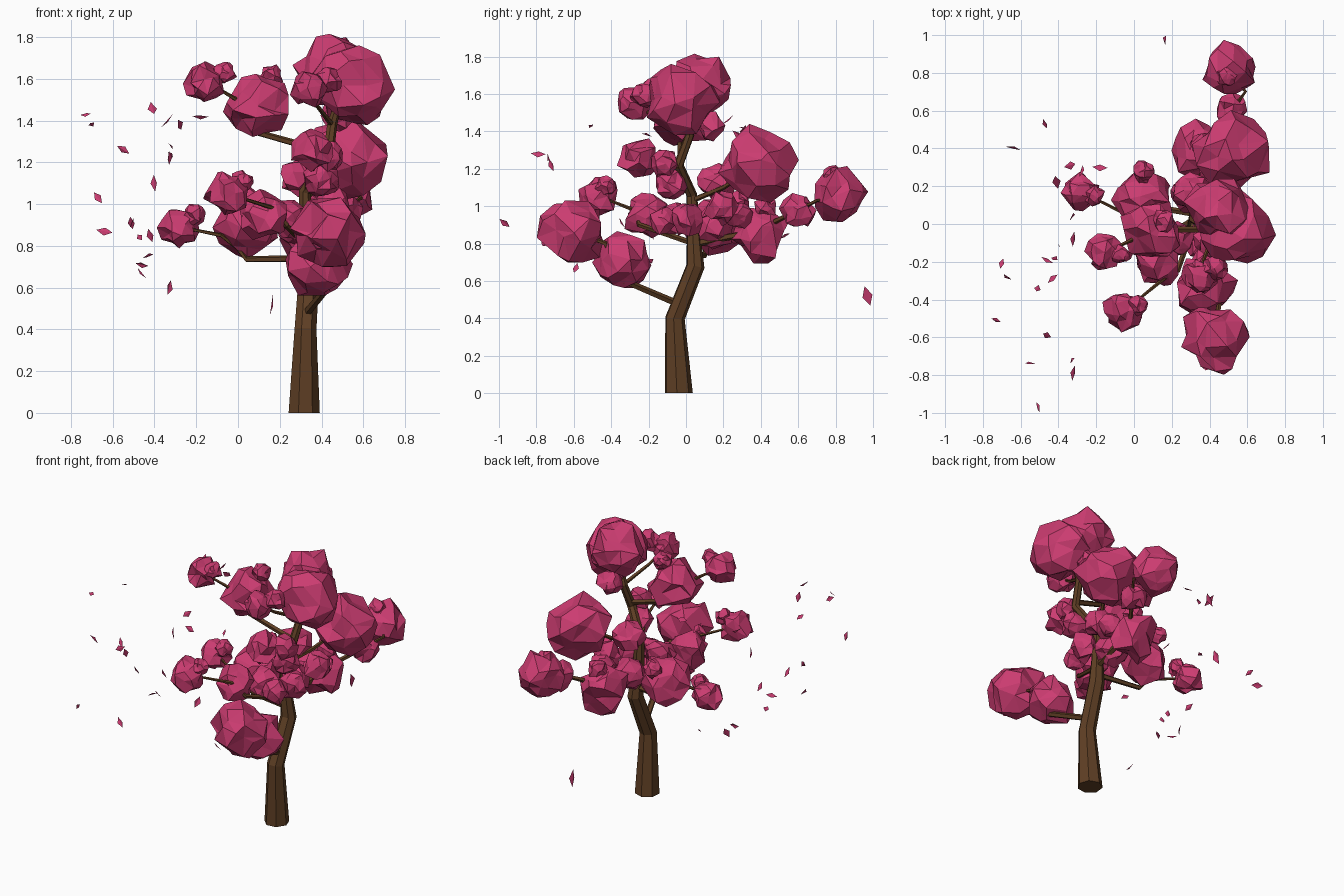
import bpy, bmesh, random
from math import cos, sin, tau
from mathutils import Vector, Quaternion

rng = random.Random(7)

def material(name, color):
    m = bpy.data.materials.new(name)
    m.diffuse_color = (*color, 1)
    return m

bark = material("bark", (0.115, 0.05, 0.018))
blossom = material("blossom", (0.6, 0.045, 0.165))

def random_turn():
    return Quaternion([rng.gauss(0, 1) for _ in range(4)]).normalized()

def finish(name, bm, mat):
    bmesh.ops.recalc_face_normals(bm, faces=bm.faces)
    me = bpy.data.meshes.new(name)
    bm.to_mesh(me)
    bm.free()
    me.materials.append(mat)
    ob = bpy.data.objects.new(name, me)
    bpy.context.collection.objects.link(ob)

def limb(name, points, sides):
    """Faceted tapering tube through (x, y, z, radius) points."""
    bm = bmesh.new()
    pos = [Vector(p[:3]) for p in points]
    direction, side, rings = None, None, []
    for i, p in enumerate(pos):
        d = (pos[min(i + 1, len(pos) - 1)] - pos[max(i - 1, 0)]).normalized()
        if i == 0 and sides > 5:
            d = Vector((0, 0, 1))          # flat foot on the ground
        if direction is None:
            side = d.orthogonal().normalized()
        else:
            side = direction.rotation_difference(d) @ side
        direction = d
        other = d.cross(side)
        rings.append([bm.verts.new(p + points[i][3] * (side * cos(tau * k / sides) + other * sin(tau * k / sides)))
                      for k in range(sides)])
    for a, b in zip(rings, rings[1:]):
        for k in range(sides):
            j = (k + 1) % sides
            bm.faces.new((a[k], a[j], b[j], b[k]))
    bm.faces.new(rings[0])
    bm.faces.new(rings[-1])
    finish(name, bm, bark)

# Trunk
limb("trunk", [(.315, -.04, 0, .077), (.322, -.06, .4, .054), (.34, .05, .68, .05), (.325, .04, .85, .038),
               (.32, .03, 1.06, .03), (.43, -.04, 1.22, .028), (.45, .02, 1.38, .025), (.5, 0, 1.56, .012)], 7)

# Branches
branches = {
    "front_branch": [(.33, -.05, .48, .02), (.43, -.33, .6, .018), (.45, -.43, .8, .014), (.43, -.58, .86, .008)],
    "left_branch": [(.34, .05, .74, .018), (.04, .1, .735, .015), (0, .11, .79, .014), (-.08, .07, .85, .01), (-.28, .17, .89, .006)],
    "front_left_branch": [(.33, .04, .8, .016), (.23, -.25, .9, .014), (.17, -.28, .98, .011), (-.05, -.46, 1.05, .006)],
    "back_branch": [(.33, .05, .8, .02), (.36, .3, .85, .018), (.43, .48, .92, .015), (.52, .6, .98, .012), (.59, .7, 1.03, .009), (.5, .82, 1.05, .005)],
    "upper_left_branch": [(.42, -.03, 1.25, .018), (.1, -.03, 1.34, .016), (.06, -.05, 1.46, .013), (-.15, -.15, 1.585, .006)],
    "upper_back_branch": [(.32, .03, 1.03, .016), (.42, .2, 1.1, .013), (.53, .39, 1.22, .007)],
    "upper_front_branch": [(.32, .03, 1.06, .014), (.36, -.12, 1.16, .01), (.35, -.25, 1.25, .006)],
    "crown_branch": [(.45, .02, 1.38, .014), (.38, -.16, 1.47, .01), (.34, -.27, 1.55, .006)],
}
for name, pts in branches.items():
    limb(name, pts, 5)

def blossoms(name, blobs):
    """Rough, crumpled faceted balls given as (x, y, z, radius)."""
    bm = bmesh.new()
    for x, y, z, r in blobs:
        vs = bmesh.ops.create_icosphere(bm, subdivisions=2, radius=r)["verts"]
        turn = random_turn()
        for v in vs:
            wobble = Vector([rng.uniform(-.2, .2) * r for _ in range(3)])
            v.co = turn @ (v.co * rng.uniform(.92, 1.1) + wobble) + Vector((x, y, z))
    finish(name, bm, blossom)

# Blossom clusters
blossoms("front_blossoms", [(.425, -.6, .86, .17), (.375, -.34, .715, .145)])
blossoms("crown_blossoms", [(.54, -.04, 1.565, .18), (.45, .08, 1.635, .165), (.34, -.28, 1.55, .088),
                            (.43, -.22, 1.59, .065), (.47, .13, 1.43, .075)])
blossoms("back_blossoms", [(.52, .39, 1.22, .185), (.5, .815, 1.055, .13), (.49, .78, 1.17, .05),
                           (.34, .4, .86, .135), (.36, .42, .99, .06), (.515, .6, .975, .085)])
blossoms("left_blossoms", [(.045, .15, .9, .145), (.05, .28, 1.02, .055), (-.285, .17, .885, .092),
                           (-.21, .15, .95, .05), (-.05, -.465, 1.05, .1), (.02, -.43, 1.11, .05)])
blossoms("upper_left_blossoms", [(.105, -.03, 1.47, .145), (.16, .02, 1.61, .055),
                                 (-.155, -.15, 1.585, .093), (-.065, -.16, 1.625, .05)])
blossoms("inner_blossoms", [(.35, -.25, 1.25, .098), (.43, -.12, 1.23, .075), (.4, -.08, 1.11, .085),
                            (.3, .17, 1.13, .095), (.12, -.21, .95, .115), (.25, -.08, .93, .09),
                            (.4, .0, .93, .085), (.3, .16, .88, .1), (.45, .2, .99, .085),
                            (.36, -.12, .92, .07), (.42, .28, .95, .07)])

# Petals drifting on the wind
petals = [(.16, .97, .52, .055), (-.51, -.97, .91, .035), (-.32, -.79, 1.28, .04), (-.55, -.74, 1.26, .035),
          (-.33, -.72, 1.22, .035), (-.73, -.51, 1.43, .028), (-.46, -.59, .67, .035), (-.18, .3, 1.42, .04),
          (-.64, .4, .87, .04), (-.47, .53, .84, .03), (-.34, .31, 1.4, .045), (-.28, .28, 1.38, .04),
          (-.41, .22, 1.46, .045), (-.33, .04, .6, .04), (-.32, -.08, 1.24, .04), (-.42, -.18, .85, .035),
          (-.4, -.11, 1.1, .04), (-.43, -.29, .75, .035), (-.51, -.34, .91, .035), (-.7, -.21, 1.38, .03),
          (-.67, -.28, 1.03, .035), (-.46, -.19, .71, .035), (.38, -.76, .8, .03)]
bm = bmesh.new()
for x, y, z, s in petals:
    q = random_turn()
    if s > .05:
        q = Quaternion((.65, .1, .75, .1)).normalized()
    corners = [(s, 0, 0), (0, .5 * s, .15 * s), (-s, 0, 0), (0, -.5 * s, .15 * s)]
    v = [bm.verts.new(q @ Vector(c) + Vector((x, y, z))) for c in corners]
    bm.faces.new((v[0], v[1], v[2]))
    bm.faces.new((v[0], v[2], v[3]))
finish("drifting_petals", bm, blossom)
